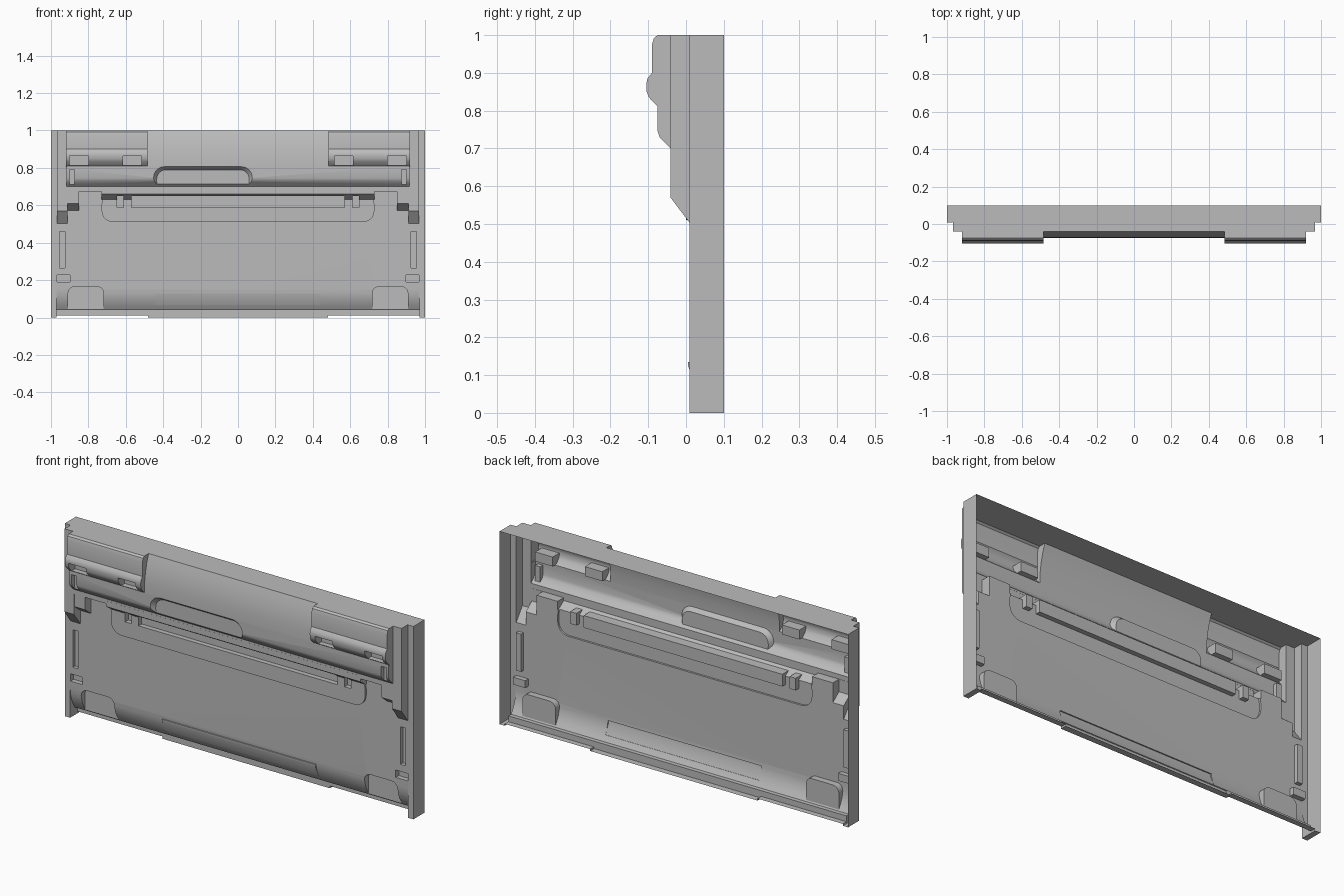
import bpy, bmesh, math
from mathutils import Vector

cube = bpy.data.objects.get("Cube")
if cube:
    bpy.data.objects.remove(cube)

grey = bpy.data.materials.new("plain_grey")
grey.use_nodes = True
COLOUR = (0.5, 0.5, 0.5, 1)
grey.diffuse_color = COLOUR
grey.node_tree.nodes["Principled BSDF"].inputs["Base Color"].default_value = COLOUR

helpers = []


def loft(name, ring_a, ring_b):
    """Closed solid between two matching rings of points."""
    bm = bmesh.new()
    a = [bm.verts.new(p) for p in ring_a]
    b = [bm.verts.new(p) for p in ring_b]
    n = len(a)
    bm.faces.new(a)
    bm.faces.new(b[::-1])
    for i in range(n):
        j = (i + 1) % n
        bm.faces.new((a[j], a[i], b[i], b[j]))
    bmesh.ops.recalc_face_normals(bm, faces=bm.faces)
    mesh = bpy.data.meshes.new(name)
    bm.to_mesh(mesh)
    bm.free()
    mesh.materials.append(grey)
    obj = bpy.data.objects.new(name, mesh)
    bpy.context.collection.objects.link(obj)
    helpers.append(obj)
    return obj


def prism(name, x0, x1, front):
    """Extrude a front (y, z) profile, listed top to bottom, along x.
    The back and top overshoot and are trimmed later."""
    extra = 0.01 * len(helpers)
    pts = list(front)
    if pts[0][1] >= 1:
        pts[0] = (pts[0][0], 1)
        pts.insert(0, (pts[0][0], 1.1 + extra))
    back = 0.2 + extra
    pts += [(back, pts[-1][1]), (back, pts[0][1])]
    return loft(name, [(x0, y, z) for y, z in pts], [(x1, y, z) for y, z in pts])


def pocket(name, x0, x1, z0, z1, floor, r=0.0, front=-0.2, taper=0.0):
    """Cutter with rounded corners, open to the front, flat at y = floor."""
    def ring(inset, y):
        a0, a1, b0, b1 = x0 + inset, x1 - inset, z0 + inset, z1 - inset
        if r == 0:
            return [(a0, y, b0), (a1, y, b0), (a1, y, b1), (a0, y, b1)]
        rr = r - inset / 2
        corners = [(a1 - rr, b1 - rr), (a0 + rr, b1 - rr), (a0 + rr, b0 + rr), (a1 - rr, b0 + rr)]
        out = []
        for q, (cx, cz) in enumerate(corners):
            for k in range(7):
                t = math.pi / 2 * (q + k / 6)
                out.append((cx + rr * math.cos(t), y, cz + rr * math.sin(t)))
        return out
    return loft(name, ring(0, front), ring(taper, floor))


def both(make, name, x0, x1, *args, **kw):
    return [make(name + "_left", x0, x1, *args, **kw),
            make(name + "_right", -x1, -x0, *args, **kw)]


# Main sheet with its curved foot and bottom lip
shell = prism("panel_shell", -0.975, 0.975, [
    (0.01, 1), (0.01, 0.15), (0.013, 0.12), (0.021, 0.09), (0.033, 0.065),
    (0.048, 0.04), (0.07, 0.04), (0.07, 0.01)])
helpers.remove(shell)
helpers_start = shell

adds = []
# Side walls and stepped shoulders
adds += both(prism, "side_wall", 0.97, 1.0, [(0.009, 1), (0.009, 0)])
adds += both(prism, "shoulder", 0.912, 0.967, [(-0.041, 1), (-0.041, 0.57), (0.012, 0.5)])
adds += both(prism, "shoulder_ledge", 0.85, 0.92, [(-0.039, 0.72), (-0.039, 0.61), (0.013, 0.57)])
# Upper bulge across the width
adds.append(prism("upper_bulge", -0.917, 0.917, [
    (-0.04, 1), (-0.054, 0.96), (-0.066, 0.91), (-0.073, 0.86), (-0.075, 0.81),
    (-0.075, 0.745), (-0.07, 0.73), (-0.04, 0.7), (-0.04, 0.675)]))
# Raised pods at both top corners
adds += both(prism, "corner_pod", 0.485, 0.919, [
    (-0.075, 1), (-0.085, 0.992), (-0.09, 0.975), (-0.09, 0.9), (-0.102, 0.885),
    (-0.105, 0.87), (-0.104, 0.85), (-0.098, 0.835), (-0.07, 0.806)])
# Neck under the bulge
adds.append(prism("neck", -0.73, 0.73, [
    (-0.0405, 0.69), (-0.0405, 0.66), (0.002, 0.63)]))
# Shallow raised plate with rounded lower corners
adds.append(pocket("raised_plate", -0.729, 0.729, 0.51, 0.665, 0.15, r=0.06, front=0.0))
# Foot ridge and centre lip
adds.append(prism("foot_ridge", -0.44, 0.44, [(0.005, 0.135), (0.005, 0.125), (0.03, 0.068)]))
adds.append(prism("centre_lip", -0.48, 0.48, [(0.067, 0.036), (0.067, 0.0)]))

cuts = []
# Handle recess
cuts.append(pocket("handle_recess", -0.455, 0.08, 0.66, 0.81, -0.053, r=0.06,
                   front=-0.08, taper=0.02))
# Hinge pockets in the pods, and slots beside the bulge
for x0, x1 in ((0.515, 0.615), (0.8, 0.9)):
    cuts += both(pocket, "hinge_pocket", x0, x1, 0.814, 0.863, -0.05)
cuts += both(pocket, "bulge_slot", 0.873, 0.902, 0.712, 0.792, -0.052)
# Long channel with a short one at each end
cuts.append(pocket("long_channel", -0.57, 0.57, 0.587, 0.65, 0.025))
cuts += both(pocket, "short_channel", 0.612, 0.647, 0.587, 0.65, 0.025)
# Side slots, clip recesses and foot pockets
cuts += both(pocket, "side_slot", 0.925, 0.955, 0.265, 0.46, 0.03)
cuts += both(pocket, "clip_recess", 0.898, 0.968, 0.19, 0.228, 0.035)
cuts += both(pocket, "foot_pocket", 0.718, 0.908, -0.05, 0.165, 0.044, r=0.035)
# Flat trim along the top edge
cuts.append(loft("top_trim",
                 [(-1.5, -1, 1), (1.5, -1, 1), (1.5, 1, 1), (-1.5, 1, 1)],
                 [(-1.5, -1, 2), (1.5, -1, 2), (1.5, 1, 2), (-1.5, 1, 2)]))

for operation, parts in (("UNION", adds), ("DIFFERENCE", cuts)):
    for part in parts:
        part.hide_render = True
        mod = shell.modifiers.new(part.name, "BOOLEAN")
        mod.operation = operation
        mod.solver = "EXACT"
        mod.object = part

bpy.context.view_layer.update()
evaluated = shell.evaluated_get(bpy.context.evaluated_depsgraph_get())
result = bpy.data.meshes.new_from_object(evaluated)
shell.modifiers.clear()
shell.data = result
for part in helpers:
    bpy.data.objects.remove(part)

# Open the back so that a hollow shell remains
bm = bmesh.new()
bm.from_mesh(result)
bmesh.ops.bisect_plane(bm, geom=bm.verts[:] + bm.edges[:] + bm.faces[:],
                       plane_co=Vector((0, 0.1, 0)), plane_no=Vector((0, 1, 0)),
                       clear_outer=True)
bmesh.ops.remove_doubles(bm, verts=bm.verts, dist=0.0002)
for face in bm.faces:
    face.material_index = 0
bm.to_mesh(result)
bm.free()
result.materials.clear()
result.materials.append(grey)

for obj in bpy.context.selected_objects:
    obj.select_set(False)
shell.select_set(True)
bpy.context.view_layer.objects.active = shell
bpy.ops.object.shade_smooth_by_angle(angle=math.radians(30))
